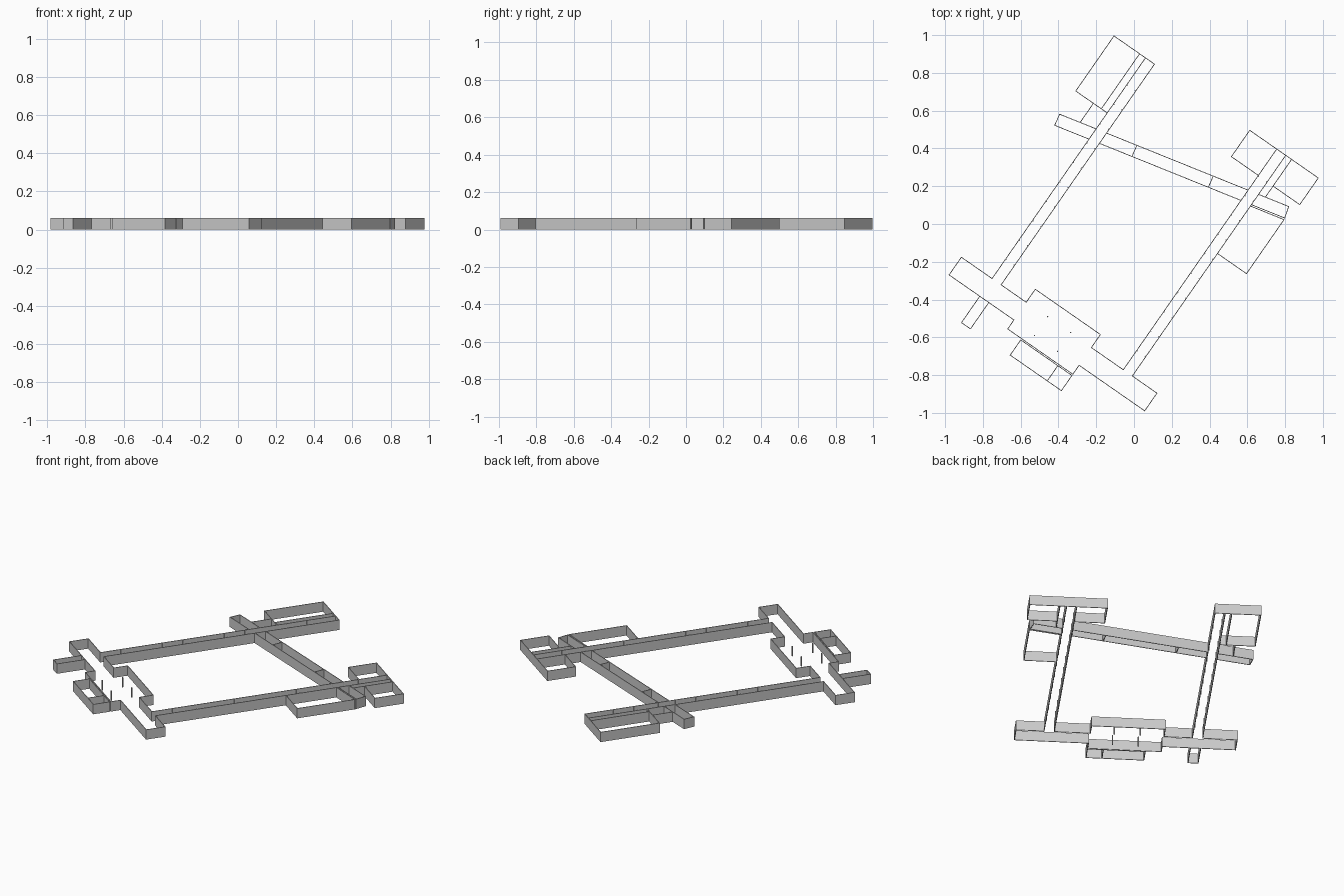
import bpy, bmesh, math
from mathutils import Matrix, Vector

if "Cube" in bpy.data.objects:
    bpy.data.objects.remove(bpy.data.objects["Cube"])

HEIGHT, THICK = 0.062, 0.004
TURN = Matrix.Rotation(math.radians(-34.8), 4, 'Z')

grey = bpy.data.materials.new("wall_grey")
grey.use_nodes = True
colour = (0.6, 0.6, 0.6, 1)
grey.diffuse_color = colour
grey.node_tree.nodes["Principled BSDF"].inputs["Base Color"].default_value = colour


def finish(name, bm):
    bmesh.ops.transform(bm, matrix=TURN, verts=bm.verts)
    mesh = bpy.data.meshes.new(name)
    bm.to_mesh(mesh)
    bm.free()
    mesh.materials.append(grey)
    bpy.context.collection.objects.link(bpy.data.objects.new(name, mesh))


def add_box(bm, centre, length, width, angle=0):
    mat = (Matrix.Translation((*centre, HEIGHT / 2)) @ Matrix.Rotation(angle, 4, 'Z')
           @ Matrix.Diagonal((length, width, HEIGHT, 1)))
    bmesh.ops.create_cube(bm, size=1, matrix=mat)


def walls(name, *paths):
    """Thin upright walls along each path of plan points."""
    bm = bmesh.new()
    for path in paths:
        for a, b in zip(path, path[1:]):
            a, b = Vector(a), Vector(b)
            d = b - a
            add_box(bm, (a + b) / 2, d.length + THICK, THICK, math.atan2(d.y, d.x))
    finish(name, bm)


def posts(name, points, size):
    bm = bmesh.new()
    for p in points:
        add_box(bm, p, size, size)
    finish(name, bm)


def upper(u):
    return (u, 0.402 + 0.228 * u)


def lower(u):
    return (u, 0.336 + 0.228 * u)


# Shared plan lines
IN, OUT, STRIP, FAR = 0.394, 0.452, 0.49, 0.655
TOP, GALLERY, BACK = 0.757, -0.666, -0.78

# Two long corridors, with small wall ribs
for side, s in (("left", 1), ("right", -1)):
    walls(side + "_corridor",
          [(s * IN, GALLERY), (s * IN, TOP), (s * OUT, TOP), (s * OUT, GALLERY)])
    ribs = [(s * (u + d), GALLERY + 0.125 * i)
            for i in range(1, 11) for u, d in ((IN, 0.003), (OUT, -0.003))]
    posts(side + "_corridor_ribs", ribs, 0.006)

# Slanted cross passage: middle part with partitions, and two end stubs
walls("cross_passage", [upper(-IN), upper(IN)], [lower(-IN), lower(IN)],
      *[[upper(u), lower(u + 0.012)] for u in (-0.225, 0.2)])
walls("right_passage_stub", [upper(-OUT), upper(-FAR), lower(-0.643), lower(-OUT)])
walls("left_passage_stub", [upper(OUT), upper(0.62), lower(0.637), lower(OUT)])

# Rooms at the far ends of the corridors
walls("right_back_room",
      [(-OUT, TOP), (-FAR, TOP), (-FAR, 0.402), (-OUT, 0.402)],
      [(-STRIP, TOP), (-STRIP, 0.402)], [(-0.541, 0.402), upper(-0.541)])
walls("inner_back_room", [(IN, TOP), (0.22, TOP), (0.22, 0.587), (IN, 0.587)])
walls("left_back_room",
      [(OUT, TOP), (0.662, TOP), (0.662, 0.585), (STRIP, 0.585)],
      [(STRIP, TOP), upper(STRIP)])
walls("left_side_room",
      [(OUT, 0.43), (0.639, 0.472), (0.639, 0.124), (OUT, 0.124)])

# Front galleries on both sides of the hall, open to the hall and corridors
HALL_R, HALL_L, HALL_TOP, HALL_LOW = -0.232, 0.188, -0.582, -0.838
walls("right_gallery", [(HALL_R, GALLERY), (-IN, GALLERY)],
      [(-OUT, GALLERY), (-0.65, GALLERY), (-0.65, BACK), (HALL_R, BACK)])
walls("left_gallery", [(HALL_L, GALLERY), (IN, GALLERY)],
      [(OUT, GALLERY), (0.611, GALLERY), (0.611, BACK), (HALL_L, BACK)])
walls("entry_stub", [(-OUT, BACK), (-OUT, -0.95), (-IN, -0.95), (-IN, BACK)])

# Central hall with four slim columns
walls("hall",
      [(HALL_R, GALLERY), (HALL_R, HALL_TOP), (HALL_L, HALL_TOP), (HALL_L, GALLERY)],
      [(HALL_R, BACK), (HALL_R, HALL_LOW), (HALL_L, HALL_LOW), (HALL_L, BACK)])
posts("hall_columns", [(u, v) for u in (-0.096, 0.052) for v in (-0.663, -0.785)], 0.006)

# Front room below the hall, with one partition
walls("front_room",
      [(-0.142, -0.846), (-0.142, -0.944), (HALL_L, -0.944), (HALL_L, -0.846), (-0.142, -0.846)],
      [(0.097, -0.846), (0.097, -0.944)])
